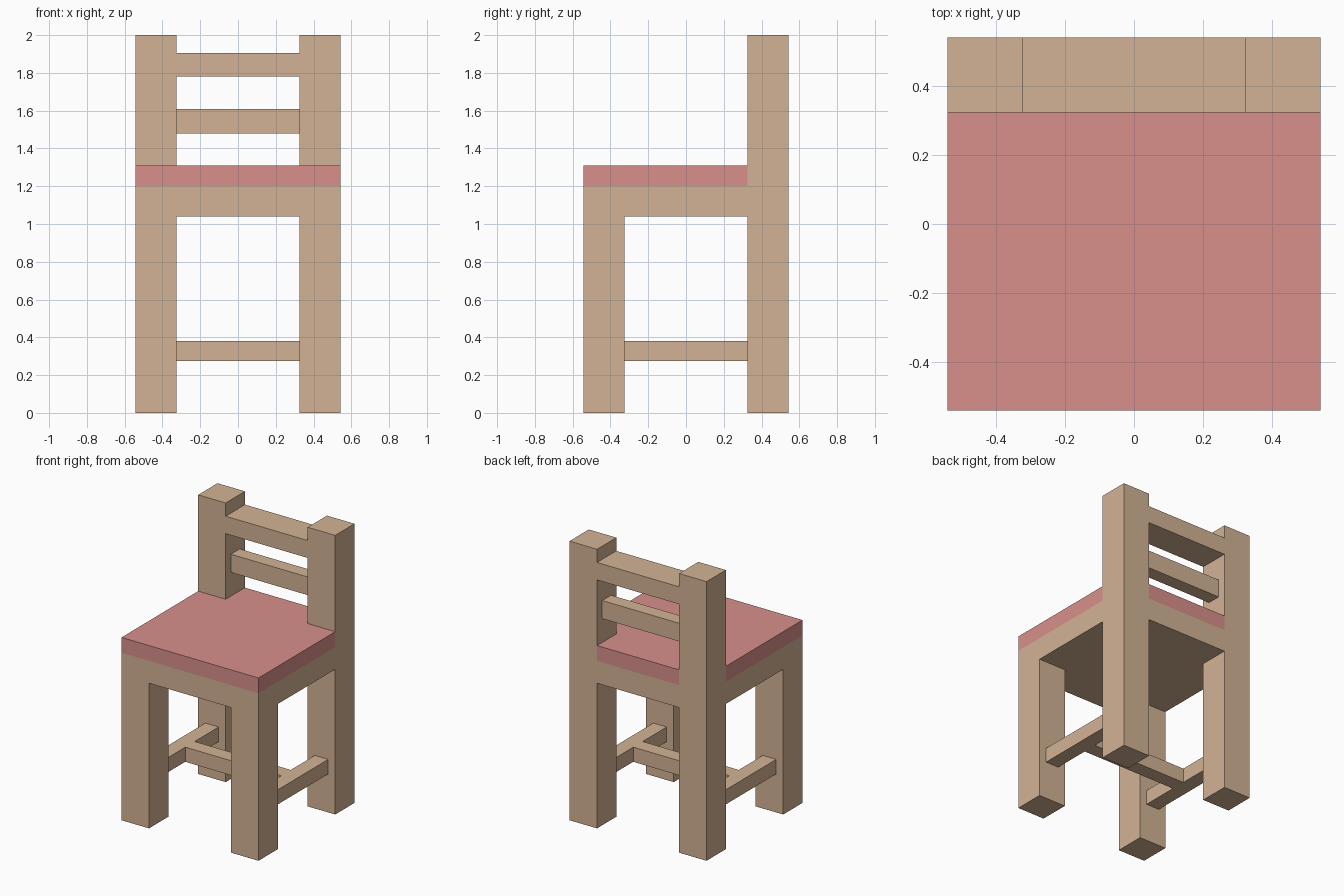
import bpy, bmesh

if "Cube" in bpy.data.objects:
    bpy.data.objects.remove(bpy.data.objects["Cube"])

OUT, IN = 0.543, 0.325      # outer and inner faces of the posts
MID = (OUT + IN) / 2        # post centre line
POST = OUT - IN


def material(name, rgb):
    m = bpy.data.materials.new(name)
    m.diffuse_color = (*rgb, 1)
    m.use_nodes = True
    m.node_tree.nodes["Principled BSDF"].inputs["Base Color"].default_value = m.diffuse_color
    return m


wood = material("wood", (0.65, 0.45, 0.30))
pink = material("cushion_pink", (0.69, 0.28, 0.26))


def prism(name, outline, z0, z1, mat):
    """Extrude a flat xy outline from z0 up to z1."""
    bm = bmesh.new()
    face = bm.faces.new([bm.verts.new((x, y, z0)) for x, y in outline])
    top = bmesh.ops.extrude_face_region(bm, geom=[face])["geom"]
    bmesh.ops.translate(bm, vec=(0, 0, z1 - z0),
                        verts=[g for g in top if isinstance(g, bmesh.types.BMVert)])
    bmesh.ops.recalc_face_normals(bm, faces=bm.faces)
    mesh = bpy.data.meshes.new(name)
    bm.to_mesh(mesh)
    bm.free()
    mesh.materials.append(mat)
    obj = bpy.data.objects.new(name, mesh)
    bpy.context.collection.objects.link(obj)
    return obj


def bar(name, cx, cy, sx, sy, z0, z1):
    """Square-cut timber centred on (cx, cy)."""
    x, y = sx / 2, sy / 2
    prism(name, [(cx - x, cy - y), (cx + x, cy - y), (cx + x, cy + y), (cx - x, cy + y)],
          z0, z1, wood)


# Legs, back posts and side stretchers, left and right
for side, s in (("left", -1), ("right", 1)):
    bar(f"front_leg_{side}", s * MID, -MID, POST, POST, 0, 1.04)
    bar(f"back_post_{side}", s * MID, MID, POST, POST, 0, 2.0)
    bar(f"side_stretcher_{side}", s * MID, 0, 0.106, 2 * IN, 0.275, 0.38)

# Cross stretcher joining the two side stretchers
bar("cross_stretcher", 0, 0, 2 * (MID - 0.053), 0.106, 0.275, 0.38)

# Seat board and cushion, notched around the back posts
seat_outline = [(-OUT, -OUT), (OUT, -OUT), (OUT, IN), (IN, IN),
                (IN, OUT), (-IN, OUT), (-IN, IN), (-OUT, IN)]
prism("seat", seat_outline, 1.04, 1.2, wood)
prism("cushion", seat_outline, 1.2, 1.31, pink)

# Backrest rails
bar("back_slat", 0, MID, 2 * IN, 0.1, 1.48, 1.61)
bar("top_rail", 0, MID, 2 * IN, POST, 1.78, 1.905)
